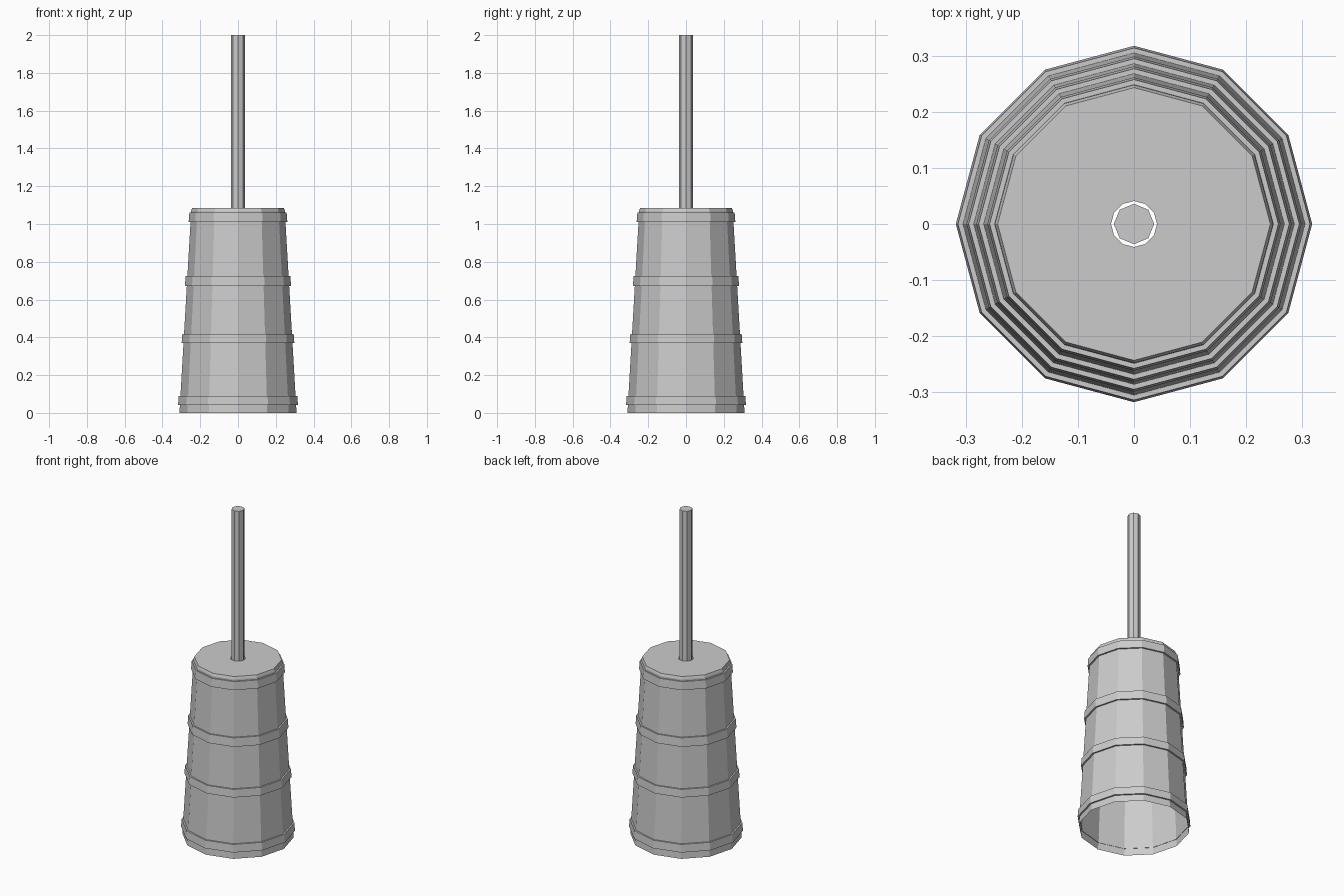
import bpy, bmesh
from math import pi, cos, sin

if "Cube" in bpy.data.objects:
    bpy.data.objects.remove(bpy.data.objects["Cube"])


def lathe(name, profile, sides, closed=False, cap=False):
    """Revolve (radius, z) points into a flat-faced n-sided shape."""
    bm = bmesh.new()
    rings = [[bm.verts.new((r * cos(2 * pi * i / sides), r * sin(2 * pi * i / sides), z))
              for i in range(sides)] for r, z in profile]
    pairs = list(zip(rings, rings[1:]))
    if closed:
        pairs.append((rings[-1], rings[0]))
    for a, b in pairs:
        for i in range(sides):
            j = (i + 1) % sides
            bm.faces.new((a[i], a[j], b[j], b[i]))
    if cap:
        bm.faces.new(rings[0][::-1])
        bm.faces.new(rings[-1])
    mesh = bpy.data.meshes.new(name)
    bm.to_mesh(mesh)
    bm.free()
    obj = bpy.data.objects.new(name, mesh)
    bpy.context.collection.objects.link(obj)
    return obj


BASE_R, TOP_R, HEIGHT = 0.310, 0.247, 1.085


def wall(z):
    return BASE_R + (TOP_R - BASE_R) * z / HEIGHT


# Tapered tub, open underneath, with a chamfered rim and a lid with a hole
lathe("churn_tub", [(BASE_R, 0), (wall(1.07), 1.07), (0.243, HEIGHT), (0.041, HEIGHT)], 12)

# Four hoops standing slightly proud of the staves
for n, (z0, z1) in enumerate([(0.042, 0.09), (0.37, 0.418), (0.672, 0.725), (1.01, 1.06)]):
    lathe(f"hoop_{n + 1}", [(wall(z0) - 0.002, z0), (wall(z0) + 0.010, z0),
                            (wall(z1) + 0.009, z1), (wall(z1) - 0.002, z1)], 12, closed=True)

# Plunger rod passing through the lid
lathe("plunger_rod", [(0.036, 0.75), (0.036, 2.0)], 8, cap=True)
